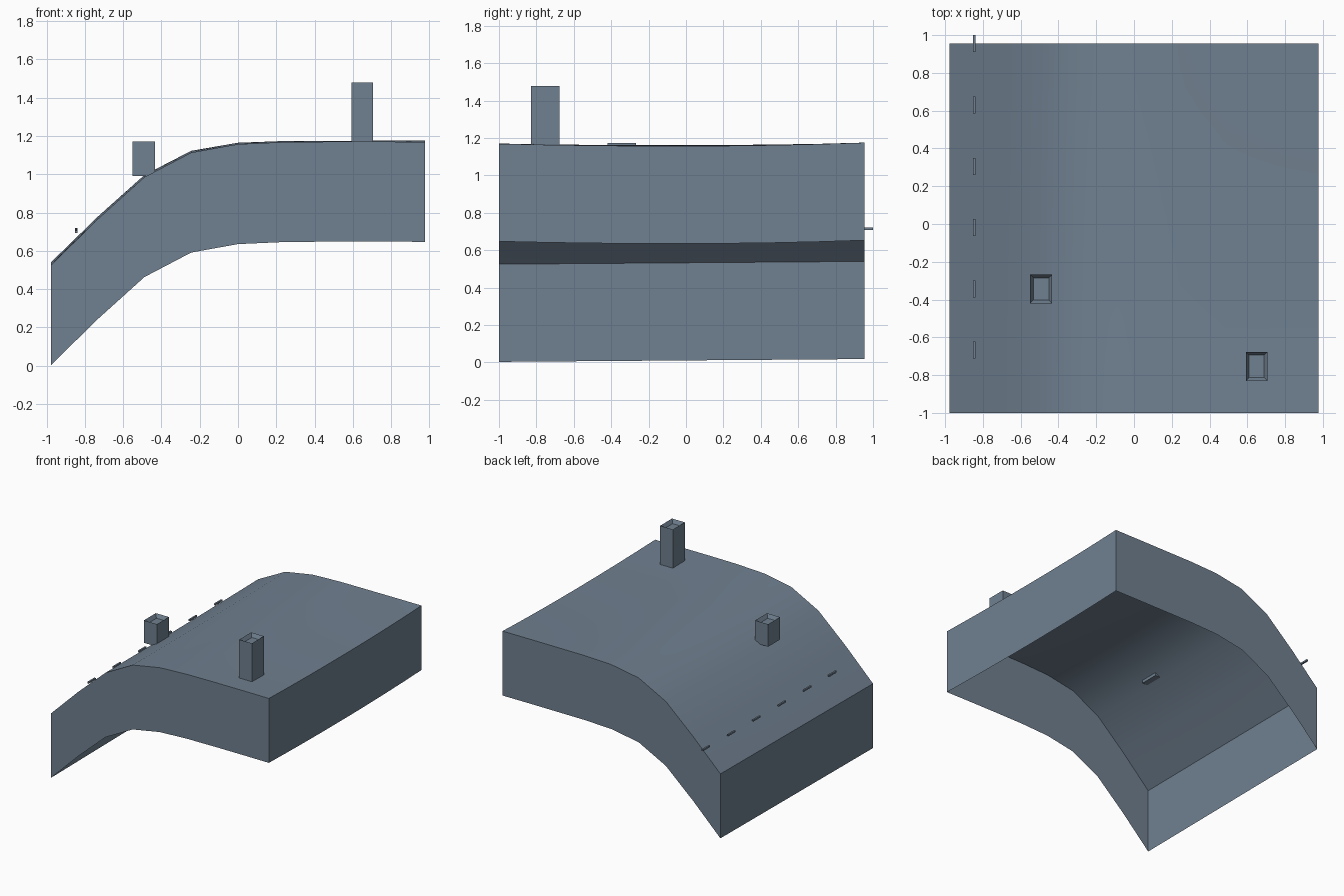
import bpy
import bmesh

cube = bpy.data.objects.get("Cube")
if cube:
    bpy.data.objects.remove(cube, do_unlink=True)

slate = bpy.data.materials.new("slate_grey")
slate.use_nodes = True
colour = (0.162, 0.216, 0.279, 1)
slate.diffuse_color = colour
slate.node_tree.nodes["Principled BSDF"].inputs["Base Color"].default_value = colour


def finish(bm, name):
    mesh = bpy.data.meshes.new(name)
    bmesh.ops.recalc_face_normals(bm, faces=bm.faces)
    bm.to_mesh(mesh)
    bm.free()
    obj = bpy.data.objects.new(name, mesh)
    bpy.context.collection.objects.link(obj)
    mesh.materials.append(slate)
    return obj


def box(name, x, y, z, recess=0.0):
    """Box from (low, high) ranges, with an optional hollow top."""
    bm = bmesh.new()
    bmesh.ops.create_cube(bm, size=1)
    for v in bm.verts:
        v.co = [r[0] if c < 0 else r[1] for c, r in zip(v.co, (x, y, z))]
    if recess:
        top = max(bm.faces, key=lambda f: f.calc_center_median().z)
        bmesh.ops.inset_region(bm, faces=[top], thickness=0.025)
        for v in top.verts:
            v.co.z -= recess
    return finish(bm, name)


# Curved roof sheet: an eave profile swept back, slightly warped
PROFILE = [0.525, 0.765, 0.985, 1.113, 1.157, 1.168, 1.17, 1.17, 1.169]
STEPS = len(PROFILE) - 1
FRONT, BACK, HALF, SKIRT = -1.0, 0.955, 0.977, 0.522


def height(i, t):
    warp = 0.015 * t * max(0, 1 - i / STEPS * 1.4)
    sag = -0.05 * t * (1 - t) * (i / STEPS) + 0.006 * t ** 4 * (i / STEPS)
    return PROFILE[i] + warp + sag


bm = bmesh.new()
grid = [[bm.verts.new((-HALF + 2 * HALF * i / STEPS,
                       FRONT + (BACK - FRONT) * j / STEPS,
                       height(i, j / STEPS)))
         for j in range(STEPS + 1)] for i in range(STEPS + 1)]
for i in range(STEPS):
    for j in range(STEPS):
        bm.faces.new((grid[i][j], grid[i + 1][j], grid[i + 1][j + 1], grid[i][j + 1]))

# Skirt walls hanging from the rim, open underneath
rim = [e for e in bm.edges if e.is_boundary]
hung = bmesh.ops.extrude_edge_only(bm, edges=rim)["geom"]
for v in hung:
    if isinstance(v, bmesh.types.BMVert):
        v.co.z -= SKIRT
roof = finish(bm, "curved_roof")
bpy.ops.object.select_all(action="DESELECT")
roof.select_set(True)
bpy.context.view_layer.objects.active = roof
bpy.ops.object.shade_smooth_by_angle(angle=0.6)

# Hollow chimneys
box("slope_chimney", (-0.55, -0.433), (-0.42, -0.267), (0.99, 1.172), 0.03)
box("ridge_chimney", (0.592, 0.706), (-0.83, -0.677), (1.16, 1.478), 0.03)

# Row of small bars along the eave
for k in range(6):
    y = -0.668 + 0.3245 * k
    z = 0.692 + 0.003 * k
    box("eave_bar_%d" % (k + 1), (-0.852, -0.839), (y - 0.045, y + 0.045), (z, z + 0.013))
